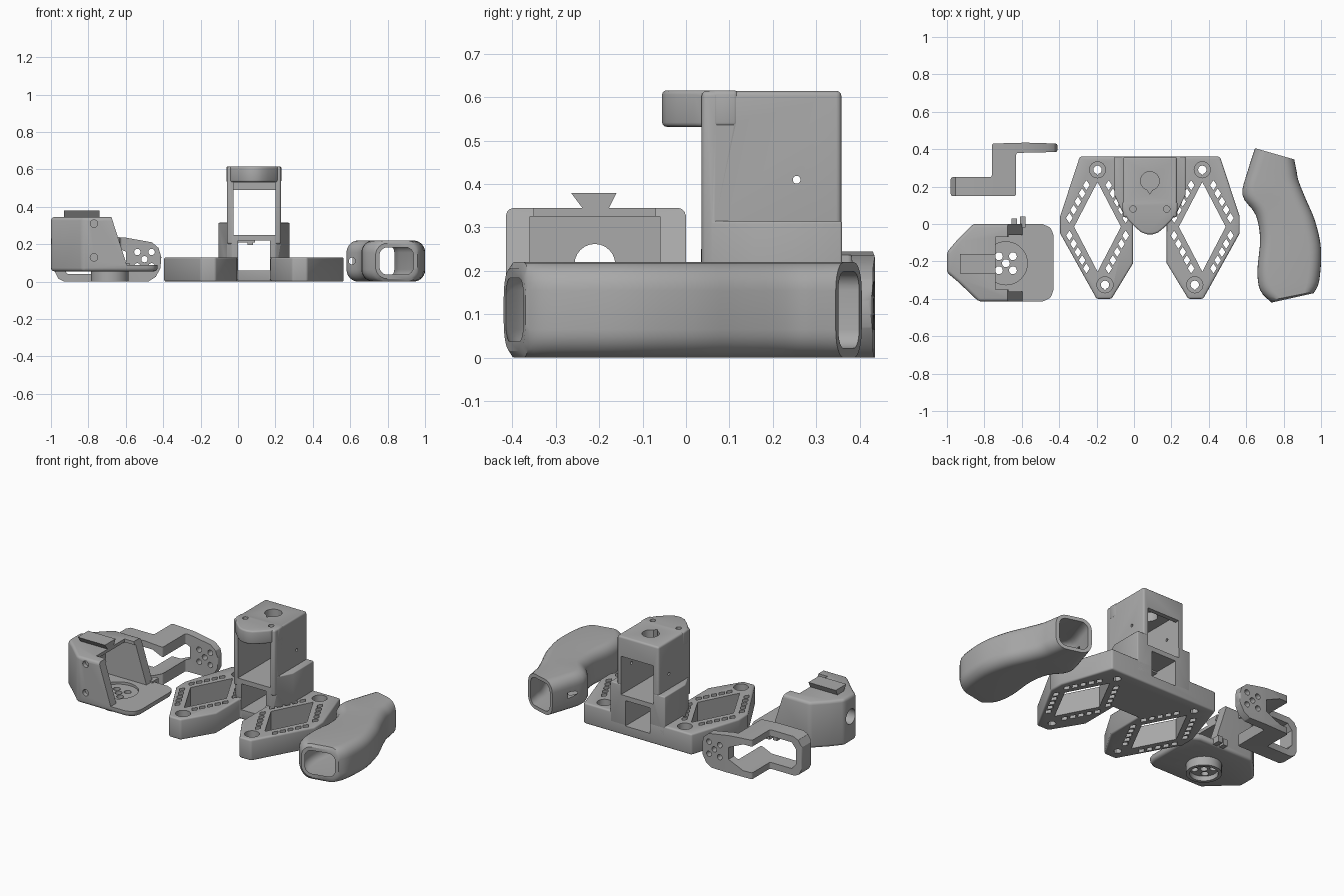
import bpy, bmesh, math
from mathutils import Vector

if "Cube" in bpy.data.objects:
    bpy.data.objects.remove(bpy.data.objects["Cube"], do_unlink=True)

grey = bpy.data.materials.new("matte_grey")
grey.use_nodes = True
grey.diffuse_color = (0.4, 0.4, 0.4, 1)
grey.node_tree.nodes["Principled BSDF"].inputs["Base Color"].default_value = (0.4, 0.4, 0.4, 1)


def make(name, bm):
    bmesh.ops.recalc_face_normals(bm, faces=bm.faces)
    me = bpy.data.meshes.new(name)
    bm.to_mesh(me)
    bm.free()
    me.materials.append(grey)
    ob = bpy.data.objects.new(name, me)
    bpy.context.collection.objects.link(ob)
    return ob


def apply(ob):
    deps = bpy.context.evaluated_depsgraph_get()
    me = bpy.data.meshes.new_from_object(ob.evaluated_get(deps))
    ob.modifiers.clear()
    ob.data = me


def prisms(name, parts, bevel=0):
    """Extrude each (outline, low, high, axis) into one mesh."""
    bm = bmesh.new()
    for pts, lo, hi, axis in parts:
        place = {"x": lambda a, b, h: (h, a, b), "y": lambda a, b, h: (a, h, b),
                 "z": lambda a, b, h: (a, b, h)}[axis]
        low, high = ([bm.verts.new(place(a, b, h)) for a, b in pts] for h in (lo, hi))
        bm.faces.new(low)
        bm.faces.new(high)
        for i in range(len(pts)):
            j = (i + 1) % len(pts)
            bm.faces.new((low[i], low[j], high[j], high[i]))
    ob = make(name, bm)
    if bevel:
        mod = ob.modifiers.new("bevel", "BEVEL")
        mod.width, mod.segments = bevel, 3
        mod.limit_method, mod.angle_limit = "ANGLE", math.radians(35)
        apply(ob)
    return ob


def combine(ob, other, op="DIFFERENCE"):
    mod = ob.modifiers.new("bool", "BOOLEAN")
    mod.operation, mod.solver, mod.object = op, "EXACT", other
    apply(ob)
    bpy.data.objects.remove(other, do_unlink=True)


def cut(ob, *parts):
    combine(ob, prisms("cutter", parts))


def rect(a0, a1, b0, b1):
    return [(a0, b0), (a1, b0), (a1, b1), (a0, b1)]


def diamond(x, y, a, b):
    return [(x - a, y), (x, y - b), (x + a, y), (x, y + b)]


def circle(x, y, r, drop=False, n=24):
    pts = []
    for i in range(n):
        t = 2 * math.pi * i / n
        s = 1.4 if drop and i == n * 3 // 4 else 1
        pts.append((x + r * s * math.cos(t), y + r * s * math.sin(t)))
    return pts


def bolt_circle(x, y, spread, r):
    return [circle(x, y, r)] + [
        circle(x + spread * math.cos(t), y + spread * math.sin(t), r)
        for t in (math.pi * (0.25 + k / 2) for k in range(4))]


MID = 0.085  # symmetry line of base and tower


def mirrored(half):
    return half + [(2 * MID - x, y) for x, y in reversed(half)]


# Base: two pointed lobes joined at the back
base = prisms("base_plate", [(mirrored([
    (-0.29, 0.36), (-0.395, 0.04), (-0.395, -0.05), (-0.2, -0.4), (-0.12, -0.4),
    (-0.005, -0.21), (-0.005, 0.03)]), 0, 0.13, "z")], 0.01)
holes, sinks = [], []
for flip in (False, True):
    def side(pts):
        return [(2 * MID - x, y) for x, y in pts] if flip else pts
    cx, cy = -0.195, -0.015
    holes.append((side(diamond(cx, cy, 0.125, 0.24)), -0.1, 0.3, "z"))
    for sx in (-1, 1):
        for sy in (-1, 1):
            for k in range(5):
                t = 0.14 + 0.13 * k
                x, y = cx + sx * 0.175 * (1 - t), cy + sy * 0.337 * t
                holes.append((side(diamond(x, y, 0.018, 0.027)), -0.1, 0.3, "z"))
    for x, y in ((-0.195, 0.29), (-0.155, -0.325)):
        holes.append((side(circle(x, y, 0.022, True)), -0.1, 0.3, "z"))
        sinks.append((side(circle(x, y, 0.043)), 0.08, 0.3, "z"))
cut(base, *holes)
cut(base, *sinks)
cut(base, (rect(0, 0.17, 0.06, 0.3), 0, 0.5, "y"))

# Tower: wide lower block, narrower upper block and overhanging nose
tower = prisms("tower", [(mirrored([
    (-0.105, 0.36), (-0.105, 0.155), (-0.06, 0.06), (-0.03, 0.035)]), 0.06, 0.315, "z")], 0.006)
upper = prisms("upper", [(rect(-0.06, 0.23, 0.036, 0.358), 0.2, 0.615, "z")], 0.012)
combine(tower, upper, "UNION")
nose = prisms("nose", [(mirrored([
    (-0.062, 0.12), (-0.062, 0.07), (-0.03, 0.02), (0.01, -0.02), (0.04, -0.045),
    (0.07, -0.055)]), 0.532, 0.616, "z")], 0.01)
combine(tower, nose, "UNION")
cut(tower, (rect(-0.025, 0.2, 0.25, 0.53), -0.1, 0.33, "y"))
cut(tower, (rect(-0.025, 0.2, 0.25, 0.49), 0.3, 0.5, "y"),
    (rect(0, 0.17, 0, 0.22), -0.1, 0.5, "y"))
cut(tower, (circle(MID, 0.23, 0.05, True), 0.5, 0.7, "z"),
    *[(circle(x, 0.08, 0.017), 0.5, 0.7, "z") for x in (-0.005, 0.175)])
cut(tower, (circle(0.255, 0.41, 0.009), -0.3, 0.5, "x"))
prisms("tower_catch", [(rect(0.0, 0.09, 0.21, 0.235), 0.1, 0.2, "y"),
                       (rect(0.05, 0.08, 0.195, 0.21), 0.1, 0.2, "y")])

# Housing: chamfered shell, sloped open side, flat foot plate
housing = prisms("housing", [([
    (-1, -0.15), (-1, -0.26), (-0.94, -0.31), (-0.83, -0.415), (-0.49, -0.415), (-0.445, -0.395),
    (-0.43, -0.35), (-0.43, -0.06), (-0.445, -0.02), (-0.49, 0), (-0.86, 0), (-0.94, -0.08)],
    0.055, 0.345, "z")], 0.018)
cut(housing, ([(-0.69, 0.4), (-0.675, 0.34), (-0.595, 0.09), (-0.3, 0.09), (-0.3, 0.4)], -0.6, 0.2, "y"))
cut(housing, (rect(-0.36, -0.06, 0.09, 0.325), -0.88, -0.3, "x"))
cut(housing, (rect(-0.74, -0.5, -0.35, -0.07), 0.2, 0.5, "z"))
cut(housing, (circle(-0.21, 0.215, 0.047), -1.2, -0.8, "x"))
cut(housing, *[(circle(-0.77, z, 0.02), -0.6, -0.39, "y") for z in (0.31, 0.13)])

# Turntable ring below the housing, drilled through with the plate
HX, HY = -0.685, -0.21
horn = prisms("turntable_ring", [(circle(HX, HY, 0.1, n=40), 0, 0.06, "z")])
cut(horn, (circle(HX, HY, 0.08, n=40), -0.1, 0.03, "z"))
cut(housing, (circle(HX, HY, 0.115, n=40), 0.075, 0.2, "z"))
for ob in (housing, horn):
    cut(ob, *[(c, -0.1, 0.2, "z") for c in bolt_circle(HX, HY, 0.053, 0.021)])
prisms("dovetail_rail", [([(-0.235, 0.34), (-0.18, 0.34), (-0.16, 0.38), (-0.265, 0.38)],
                          -0.93, -0.74, "x")])
prisms("housing_hook", [(rect(-0.655, -0.625, -0.02, 0.03), 0.06, 0.1, "z"),
                        (rect(-0.61, -0.58, -0.02, 0.04), 0.06, 0.1, "z")])

# Arm: stepped plan shape trimmed to a rounded side profile
arm = prisms("stepped_arm", [([
    (-0.98, 0.15), (-0.63, 0.15), (-0.63, 0.38), (-0.41, 0.385), (-0.41, 0.43), (-0.58, 0.435),
    (-0.76, 0.43), (-0.76, 0.25), (-0.98, 0.25)], -0.1, 0.4, "z")], 0.01)
outline = prisms("outline", [([
    (-0.93, 0), (-0.48, 0), (-0.44, 0.025), (-0.415, 0.07), (-0.41, 0.13), (-0.425, 0.18),
    (-0.46, 0.21), (-0.6, 0.235), (-0.75, 0.245), (-0.92, 0.245), (-0.955, 0.23),
    (-0.98, 0.19), (-0.98, 0.055), (-0.96, 0.015)], 0, 0.6, "y")])
combine(arm, outline, "INTERSECT")
cut(arm, ([(-0.91, 0.04), (-0.7, 0.04), (-0.6, 0.085), (-0.6, 0.16), (-0.7, 0.205), (-0.91, 0.205),
           (-0.94, 0.17), (-0.94, 0.075)], 0, 0.6, "y"))
cut(arm, *[(c, 0.3, 0.6, "y") for c in bolt_circle(-0.5, 0.12, 0.054, 0.017)])

# Grip: hollow curved tube lofted between left and right edge points
edges = [(0.735, -0.42, 0.96, -0.37), (0.675, -0.355, 0.99, -0.305), (0.66, -0.25, 1.0, -0.135),
         (0.674, -0.08, 0.968, 0.016), (0.65, 0.05, 0.92, 0.13), (0.58, 0.155, 0.88, 0.23),
         (0.61, 0.29, 0.868, 0.29), (0.647, 0.405, 0.857, 0.345)]


def spline(points, steps=4):
    p = [Vector(q) for q in points]
    p = [p[0]] + p + [p[-1]]
    out = []
    for i in range(1, len(p) - 2):
        for s in range(steps):
            t = s / steps
            a, b, c, d = p[i - 1:i + 3]
            out.append(0.5 * (2 * b + (c - a) * t + (2 * a - 5 * b + 4 * c - d) * t * t
                              + (3 * b - a - 3 * c + d) * t ** 3))
    return out + [p[-1]]


def section(bm, e, half, wall):
    left, right = Vector((e[0], e[1], 0.11)), Vector((e[2], e[3], 0.11))
    mid, axis = (left + right) / 2, (right - left).normalized()
    w, h = (right - left).length / 2 - wall, half - wall
    r = 0.065 - wall
    ring = []
    for k, (sx, sz) in enumerate(((1, 1), (-1, 1), (-1, -1), (1, -1))):
        for i in range(7):
            t = math.pi / 2 * (k + i / 6)
            ring.append(bm.verts.new(mid + axis * (sx * (w - r) + r * math.cos(t))
                                     + Vector((0, 0, sz * (h - r) + r * math.sin(t)))))
    return ring


bm = bmesh.new()
stations = [(e, 0.095 if i == 0 else 0.11) for i, e in enumerate(spline([Vector(e) for e in edges]))]
rings = [section(bm, e, h, 0) for e, h in stations]
rings += [section(bm, e, h, 0.022) for e, h in reversed(stations)]
for r, ring in enumerate(rings):
    after = rings[(r + 1) % len(rings)]
    for i in range(len(ring)):
        j = (i + 1) % len(ring)
        bm.faces.new((ring[i], ring[j], after[j], after[i]))
grip = make("grip", bm)
cut(grip, (circle(0.61, 0.11, 0.018), 0.05, 0.3, "y"))

# Smooth rounded surfaces, keep the machined edges crisp
for ob in bpy.context.collection.objects:
    if ob.type == "MESH" and grey.name in ob.data.materials:
        bpy.ops.object.select_all(action="DESELECT")
        ob.select_set(True)
        bpy.context.view_layer.objects.active = ob
        bpy.ops.object.shade_smooth_by_angle(angle=math.radians(32))
